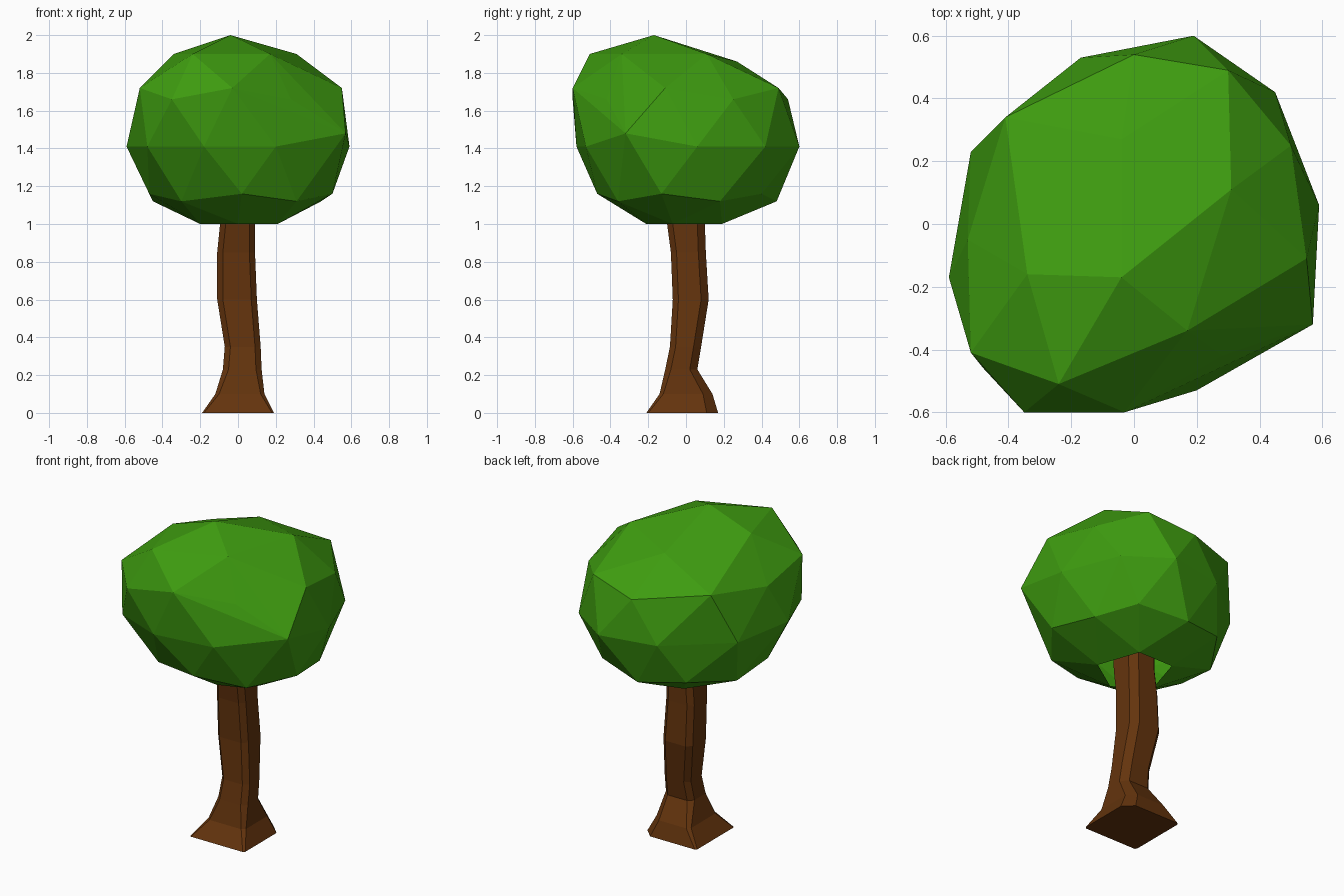
import bpy, bmesh

if "Cube" in bpy.data.objects:
    bpy.data.objects.remove(bpy.data.objects["Cube"])


def finish(bm, name, color):
    bmesh.ops.recalc_face_normals(bm, faces=bm.faces)
    mesh = bpy.data.meshes.new(name)
    bm.to_mesh(mesh)
    bm.free()
    obj = bpy.data.objects.new(name, mesh)
    bpy.context.collection.objects.link(obj)
    mat = bpy.data.materials.new(name + "_color")
    mat.diffuse_color = color
    mat.use_nodes = True
    mat.node_tree.nodes["Principled BSDF"].inputs["Base Color"].default_value = mat.diffuse_color
    mesh.materials.append(mat)
    return obj


# Canopy: lumpy rings, heights alternating around each ring, wrapped in a faceted hull
rings = [
    ((2.0, 2.0), [(-.04, -.17)]),
    ((1.90, 1.90), [(.31, .11), (-.34, -.16), (-.24, -.51), (.17, -.34)]),
    ((1.86, 1.86), [(-.04, .27)]),
    ((1.72, 1.66), [(.55, -.11), (.50, .25), (.30, .49), (0, .54), (-.41, .34),
                    (-.53, -.05), (-.52, -.41), (-.35, -.60), (-.03, -.60), (.28, -.42)]),
    ((1.41, 1.41), [(.59, .06), (.45, .42), (.19, .60), (-.17, .53), (-.52, .23),
                    (-.59, -.17), (-.48, -.46), (-.18, -.58), (.20, -.53)]),
    ((1.48, 1.48), [(.57, -.32)]),
    ((1.16, 1.12), [(.50, -.13), (.44, .18), (.30, .40), (0, .48), (-.28, .40),
                    (-.45, .14), (-.47, -.14), (-.30, -.36), (.02, -.47), (.31, -.36)]),
    ((1.0, 1.0), [(.21, -.07), (.12, .19), (-.12, .19), (-.20, -.07), (0, -.21)]),
]
bm = bmesh.new()
for heights, points in rings:
    for i, (x, y) in enumerate(points):
        bm.verts.new((x, y, heights[i % 2]))
bmesh.ops.convex_hull(bm, input=bm.verts[:])
# Open the underside where the trunk enters
opening = [f for f in bm.faces if all(v.co.z < 1.01 for v in f.verts)]
bmesh.ops.delete(bm, geom=opening, context='FACES')
finish(bm, "canopy", (.048, .33, .005, 1))

# Trunk: bevelled square sections (z, x0, x1, y0, y1, bevel, back right bevel)
sections = [
    (0.00, -.19, .19, -.21, .17, .01, .06),
    (0.10, -.12, .14, -.14, .14, .02, .05),
    (0.23, -.08, .125, -.11, .06, .03, .04),
    (0.35, -.07, .12, -.085, .08, .03, .04),
    (0.60, -.11, .10, -.07, .12, .03, .04),
    (0.85, -.11, .09, -.08, .105, .03, .04),
    (1.00, -.095, .09, -.10, .10, .03, .04),
    (1.15, -.09, .09, -.11, .10, .03, .04),
]
bm = bmesh.new()
loops = []
for z, x0, x1, y0, y1, c, d in sections:
    outline = [(x0 + c, y0), (x1 - c, y0), (x1, y0 + c), (x1, y1 - d),
               (x1 - d, y1), (x0 + c, y1), (x0, y1 - c), (x0, y0 + c)]
    loops.append([bm.verts.new((x, y, z)) for x, y in outline])
for low, high in zip(loops, loops[1:]):
    for i in range(8):
        j = (i + 1) % 8
        bm.faces.new((low[i], low[j], high[j], high[i]))
bm.faces.new(loops[0][::-1])
bm.faces.new(loops[-1])
finish(bm, "trunk", (.127, .034, .004, 1))
